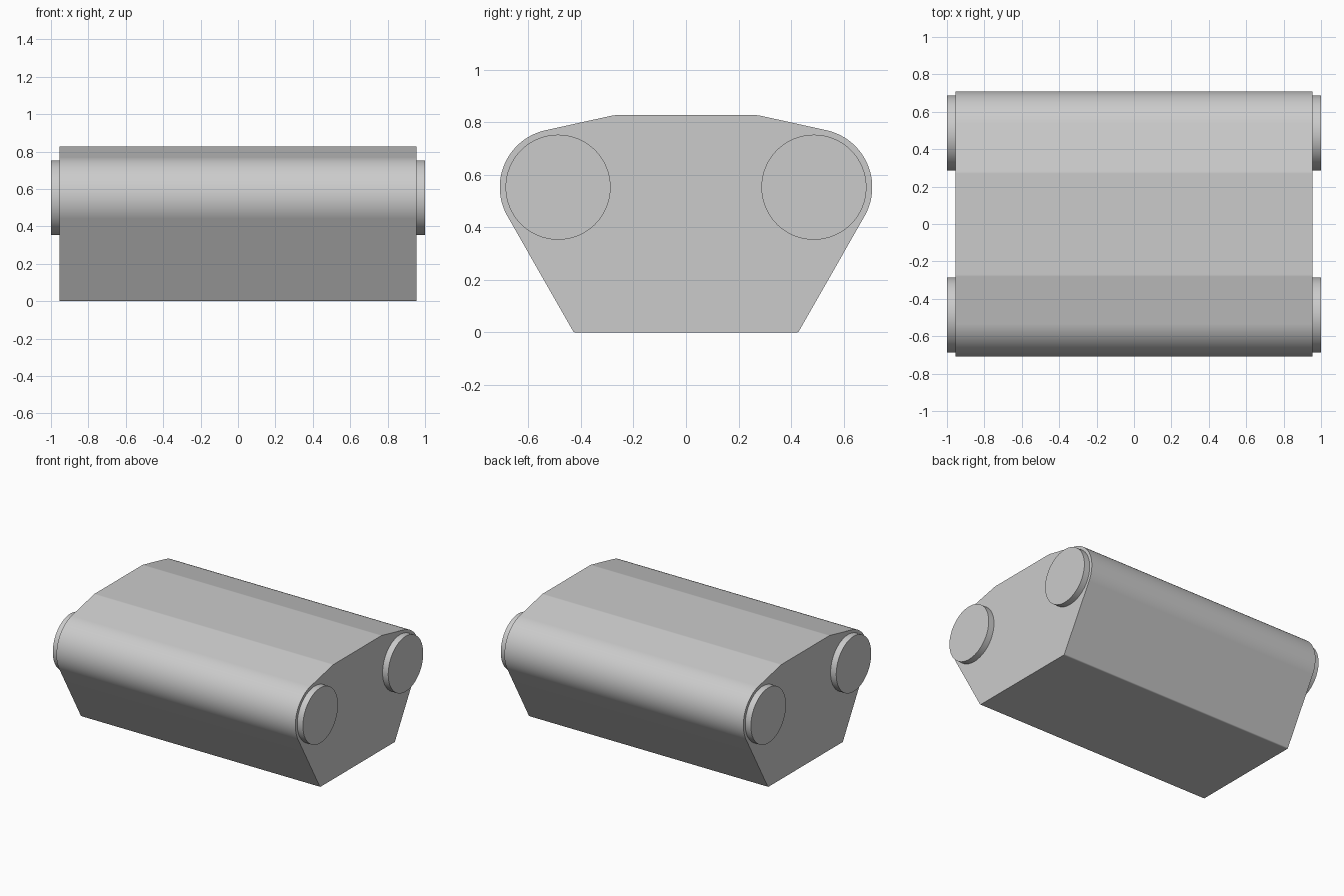
import bpy, bmesh
from math import sin, cos, radians

cube = bpy.data.objects.get("Cube")
if cube:
    bpy.data.objects.remove(cube, do_unlink=True)

PIVOT_Y, PIVOT_Z = 0.487, 0.553      # centre of each rounded shoulder
SHOULDER_R, ROD_R = 0.222, 0.2
BODY_X, ROD_X = 0.955, 1.0           # half lengths

grey = bpy.data.materials.new("light_grey")
grey.use_nodes = True
colour = (0.6, 0.6, 0.6, 1)
grey.diffuse_color = colour
grey.node_tree.nodes["Principled BSDF"].inputs["Base Color"].default_value = colour


def arc(cy, cz, r, start, end, steps):
    angles = [radians(start + (end - start) * i / steps) for i in range(steps + 1)]
    return [(cy + r * cos(a), cz + r * sin(a)) for a in angles]


def extrude_profile(name, points, half_length):
    """Sweep a closed y-z profile along x, with smooth sides and flat ends."""
    bm = bmesh.new()
    face = bm.faces.new([bm.verts.new((-half_length, y, z)) for y, z in points])
    swept = bmesh.ops.extrude_face_region(bm, geom=[face])
    moved = [v for v in swept["geom"] if isinstance(v, bmesh.types.BMVert)]
    bmesh.ops.translate(bm, verts=moved, vec=(2 * half_length, 0, 0))
    # extrusion keeps the starting face, so both ends are closed
    if not face.is_valid or len([f for f in bm.faces if len(f.verts) == len(points)]) < 2:
        bm.faces.new([v for v in bm.verts if v not in moved])
    bmesh.ops.recalc_face_normals(bm, faces=bm.faces)
    mesh = bpy.data.meshes.new(name)
    bm.to_mesh(mesh)
    bm.free()
    mesh.materials.append(grey)
    obj = bpy.data.objects.new(name, mesh)
    bpy.context.collection.objects.link(obj)
    bpy.ops.object.select_all(action="DESELECT")
    obj.select_set(True)
    bpy.context.view_layer.objects.active = obj
    bpy.ops.object.shade_smooth_by_angle(angle=radians(30))
    weighted = obj.modifiers.new("flat_panels", "WEIGHTED_NORMAL")
    weighted.keep_sharp = True
    return obj


# Body: rounded base corner, sloped side, round shoulder, sloped roof
half = arc(0.42, 0.012, 0.012, -90, -30, 4)
half += arc(PIVOT_Y, PIVOT_Z, SHOULDER_R, -29.5, 77.4, 32)
half += arc(0.27, 0.777, 0.05, 77.4, 90, 2)
mirrored = [(-y, z) for y, z in reversed(half)]
extrude_profile("body", half + mirrored, BODY_X)

# Rods run through both shoulders and stick out at the ends
for name, side in (("front_rod", -1), ("back_rod", 1)):
    circle = arc(side * PIVOT_Y, PIVOT_Z, ROD_R, 0, 360, 64)[:-1]
    extrude_profile(name, circle, ROD_X)
